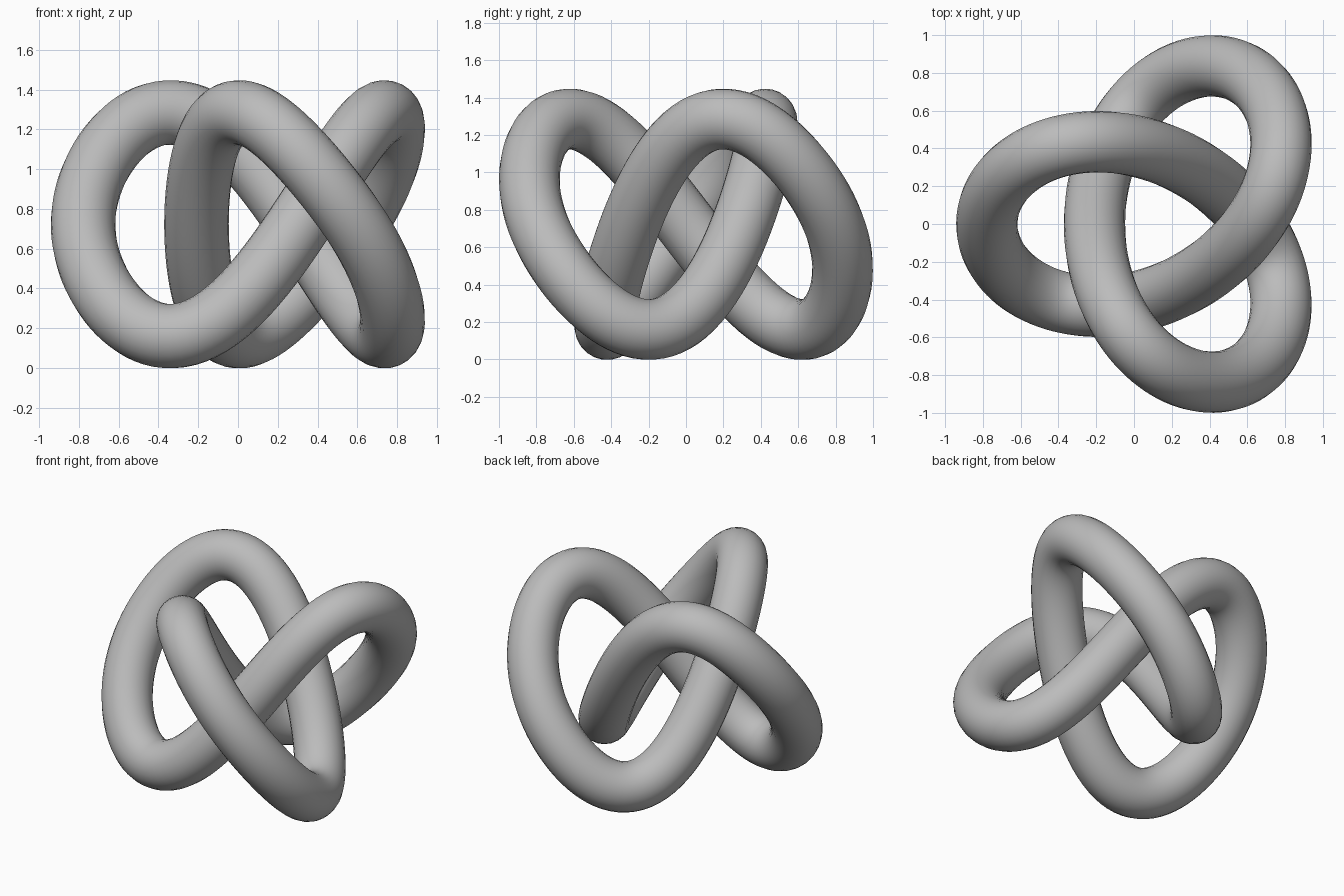
import bpy
from math import sin, cos, tau

cube = bpy.data.objects.get("Cube")
if cube:
    bpy.data.objects.remove(cube, do_unlink=True)

TUBE = 0.1625        # tube radius
MAJOR, MINOR = 0.628, 0.285   # planar double loop and its counter rotation
RISE = 0.55          # vertical swing
STEPS = 240


def knot_point(t):
    x = 0.134 - MAJOR * cos(2 * t) - MINOR * cos(t)
    y = -MAJOR * sin(2 * t) + MINOR * sin(t)
    z = 0.7225 - RISE * (sin(3 * t) - 0.11 * sin(6 * t))
    return x, y, z, 1


# Plain grey surface
grey = bpy.data.materials.new("grey")
grey.use_nodes = True
color = (0.5, 0.5, 0.5, 1)
grey.diffuse_color = color
grey.node_tree.nodes["Principled BSDF"].inputs["Base Color"].default_value = color

# Closed three-lobed path with a round bevel
curve = bpy.data.curves.new("knot_tube", "CURVE")
curve.dimensions = "3D"
curve.twist_mode = "MINIMUM"
curve.bevel_depth = TUBE
curve.bevel_resolution = 10
spline = curve.splines.new("POLY")
spline.points.add(STEPS - 1)
for i, point in enumerate(spline.points):
    point.co = knot_point(tau * i / STEPS)
spline.use_cyclic_u = True
curve.materials.append(grey)

knot = bpy.data.objects.new("knot_tube", curve)
bpy.context.collection.objects.link(knot)

# Turn the swept tube into a smooth mesh
bpy.ops.object.select_all(action="DESELECT")
knot.select_set(True)
bpy.context.view_layer.objects.active = knot
bpy.ops.object.convert(target="MESH")
bpy.ops.object.shade_smooth()
